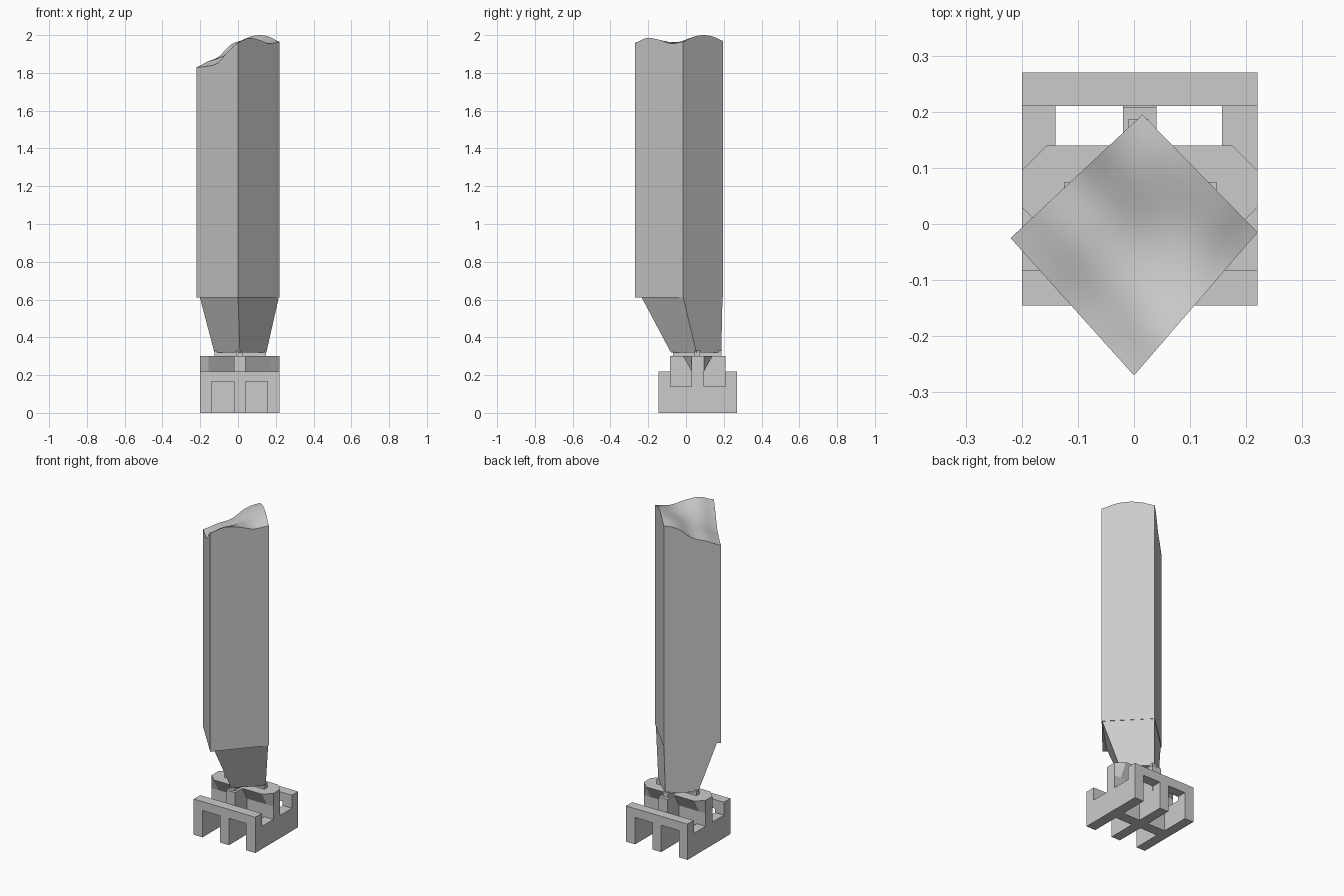
import bpy, bmesh, math
from mathutils import Vector

cube = bpy.data.objects.get("Cube")
if cube:
    bpy.data.objects.remove(cube, do_unlink=True)

grey = bpy.data.materials.new("plain grey")
grey.use_nodes = True
colour = (0.6, 0.6, 0.6, 1)
grey.diffuse_color = colour
grey.node_tree.nodes["Principled BSDF"].inputs["Base Color"].default_value = colour


def finish(name, bm):
    bmesh.ops.recalc_face_normals(bm, faces=bm.faces)
    mesh = bpy.data.meshes.new(name)
    bm.to_mesh(mesh)
    bm.free()
    mesh.materials.append(grey)
    obj = bpy.data.objects.new(name, mesh)
    bpy.context.collection.objects.link(obj)
    return obj


def box(name, xs, ys, zs):
    bm = bmesh.new()
    bmesh.ops.create_cube(bm, size=1)
    for v in bm.verts:
        v.co = [r[0] if c < 0 else r[1] for c, r in zip(v.co, (xs, ys, zs))]
    return finish(name, bm)


def loft(name, lower, upper, z0, z1):
    bm = bmesh.new()
    a = [bm.verts.new((x, y, z0)) for x, y in lower]
    b = [bm.verts.new((x, y, z1)) for x, y in upper]
    bm.faces.new(a)
    bm.faces.new(b)
    for i in range(len(a)):
        j = (i + 1) % len(a)
        bm.faces.new((a[i], a[j], b[j], b[i]))
    bmesh.ops.remove_doubles(bm, verts=bm.verts, dist=0.0001)
    return finish(name, bm)


# Lattice base: low rails run front to back, arched beams run across them
WIDTH, DEPTH = (-0.2, 0.22), (-0.145, 0.27)
columns = [("right", (-0.2, -0.14)), ("middle", (-0.02, 0.04)), ("left", (0.157, 0.22))]
rows = [("front", (-0.145, -0.083)), ("centre", (0.03, 0.095)), ("back", (0.21, 0.27))]
for side, xs in columns:
    box(side + "_rail", xs, DEPTH, (0, 0.14))
    for end, ys in rows:
        box(f"{end}_{side}_post", xs, ys, (0, 0.22))
for end, ys in rows:
    box(end + "_beam", WIDTH, ys, (0 if end == "centre" else 0.165, 0.22))

# Upper joint: a plain bar crossing a saddle that flares outwards to its top
box("saddle_bar", columns[1][1], (-0.085, 0.208), (0.13, 0.30))


def octagon(flare, cut):
    y0, y1 = rows[1][1]
    quarter = [(WIDTH[1], y1), (WIDTH[1] - cut, y1 + flare),
               (WIDTH[0] + cut, y1 + flare), (WIDTH[0], y1)]
    return quarter + [(x, y0 + y1 - y) for x, y in reversed(quarter)]


loft("saddle", octagon(0, 0.045), octagon(0.045, 0.045), 0.22, 0.30)

# Cross shaped tip under the neck
box("tip_across", (-0.125, 0.147), (0.045, 0.075), (0.29, 0.33))
box("tip_along", (-0.01, 0.025), (-0.07, 0.187), (0.29, 0.33))

# Tapered neck
loft("neck", [(0.01, -0.08), (0.15, 0.055), (0.01, 0.187), (-0.125, 0.06)],
     [(0.0, -0.235), (0.216, -0.015), (0.015, 0.193), (-0.202, -0.012)], 0.32, 0.612)

# Square shaft with a broken, wavy top blended from its four edge profiles
FRONT, LEFT, BACK, RIGHT = [Vector(p) for p in
                            ((0, -0.27), (0.22, -0.015), (0.015, 0.195), (-0.22, -0.025))]
front_left = [1.96, 1.985, 1.975, 1.955, 1.965]
left_back = [1.965, 1.99, 2.0, 1.992, 1.97]
right_back = [1.83, 1.86, 1.885, 1.945, 1.97]
front_right = [1.96, 1.91, 1.85, 1.835, 1.83]


def sample(values, t):
    k = min(int(t * 4), 3)
    f = t * 4 - k
    before, after = values[max(k - 1, 0)], values[min(k + 2, 4)]
    a, b = values[k], values[k + 1]
    return a + 0.5 * f * (b - before + f * (
        2 * before - 5 * a + 4 * b - after + f * (3 * (a - b) + after - before)))


bm = bmesh.new()
bmesh.ops.create_grid(bm, x_segments=16, y_segments=16, size=0.5)
for v in bm.verts:
    s, t = (min(max(c + 0.5, 0), 1) for c in v.co.xy)
    p = FRONT.lerp(LEFT, s).lerp(RIGHT.lerp(BACK, s), t)
    near, far = (front_left[0] * (1 - s) + front_left[4] * s,
                 right_back[0] * (1 - s) + right_back[4] * s)
    z = (sample(front_left, s) * (1 - t) + sample(right_back, s) * t
         + sample(front_right, t) * (1 - s) + sample(left_back, t) * s
         - near * (1 - t) - far * t)
    v.co = (p.x, p.y, z)
rim = [e for e in bm.edges if e.is_boundary]
wall = bmesh.ops.extrude_edge_only(bm, edges=rim)["geom"]
for v in wall:
    if isinstance(v, bmesh.types.BMVert):
        v.co.z = 0.612
bmesh.ops.contextual_create(bm, geom=[e for e in wall if isinstance(e, bmesh.types.BMEdge)
                                      and e.is_boundary])
shaft = finish("shaft", bm)
bpy.ops.object.select_all(action="DESELECT")
shaft.select_set(True)
bpy.context.view_layer.objects.active = shaft
bpy.ops.object.shade_smooth_by_angle(angle=math.radians(35))
